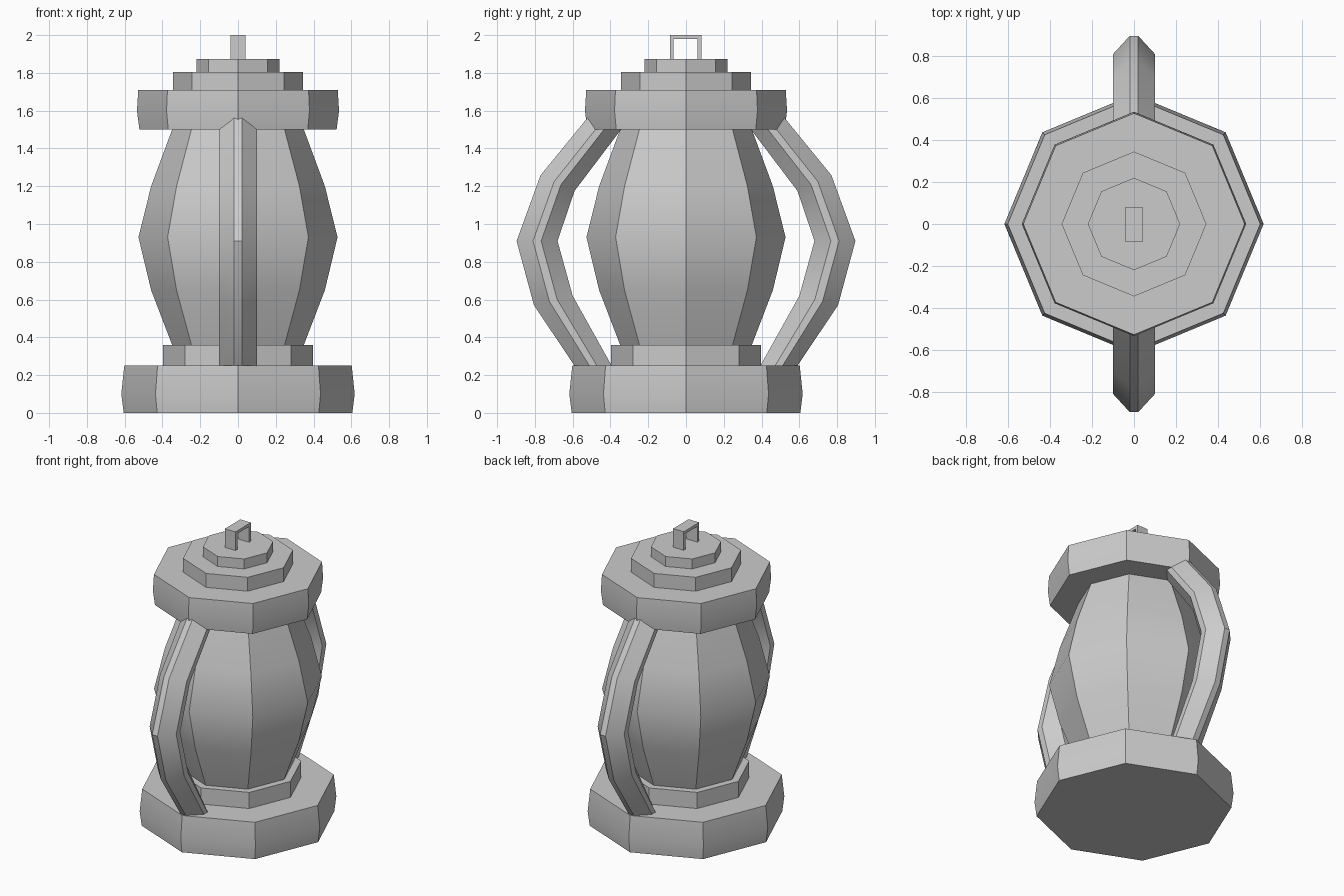
import bpy, bmesh, math

if "Cube" in bpy.data.objects:
    bpy.data.objects.remove(bpy.data.objects["Cube"])


def finish(name, bm):
    bmesh.ops.recalc_face_normals(bm, faces=bm.faces)
    me = bpy.data.meshes.new(name)
    bm.to_mesh(me)
    bm.free()
    ob = bpy.data.objects.new(name, me)
    bpy.context.collection.objects.link(ob)
    bpy.ops.object.select_all(action='DESELECT')
    ob.select_set(True)
    bpy.context.view_layer.objects.active = ob
    bpy.ops.object.shade_smooth_by_angle(angle=math.radians(30))
    return ob


def skin(name, rings):
    """Join closed rings of points into a capped solid."""
    bm = bmesh.new()
    vs = [[bm.verts.new(p) for p in ring] for ring in rings]
    n = len(vs[0])
    for a, b in zip(vs, vs[1:]):
        for i in range(n):
            j = (i + 1) % n
            bm.faces.new((a[i], a[j], b[j], b[i]))
    bm.faces.new(vs[0])
    bm.faces.new(vs[-1])
    return finish(name, bm)


def octagon(name, profile):
    """Eight-sided turned part from (radius, z) pairs."""
    skin(name, [[(r * math.cos(k * math.pi / 4), r * math.sin(k * math.pi / 4), z)
                 for k in range(8)] for r, z in profile])


# Stacked turned parts
octagon("base", [(0.605, 0), (0.618, 0.10), (0.602, 0.25)])
octagon("base_collar", [(0.397, 0.24), (0.397, 0.36)])
octagon("glass_body", [(0.345, 0.35), (0.46, 0.65), (0.527, 0.93), (0.46, 1.20), (0.345, 1.51)])
octagon("cap", [(0.522, 1.50), (0.535, 1.60), (0.528, 1.71)])
octagon("cap_middle_step", [(0.345, 1.70), (0.345, 1.805)])
octagon("cap_top_step", [(0.22, 1.80), (0.22, 1.873)])

# Side handles: outer and inner ridge paths (y, z), bevelled cross-section
outer = [(0.55, 0.19), (0.805, 0.57), (0.897, 0.91), (0.77, 1.258), (0.45, 1.65)]
inner = [(0.36, 0.19), (0.60, 0.62), (0.68, 0.91), (0.59, 1.175), (0.31, 1.545)]
section = [(-0.02, 1), (0.02, 1), (0.1, 0.6), (0.1, 0.4),
           (0.02, 0), (-0.02, 0), (-0.1, 0.4), (-0.1, 0.6)]
for name, s in (("back_handle", 1), ("front_handle", -1)):
    skin(name, [[(x, s * (i[0] + t * (o[0] - i[0])), i[1] + t * (o[1] - i[1]))
                 for x, t in section] for o, i in zip(outer, inner)])

# Hanging loop: flat U outline extruded across x
loop = [(-0.085, 1.865), (-0.085, 2.0), (0.082, 2.0), (0.082, 1.865),
        (0.062, 1.865), (0.062, 1.98), (-0.065, 1.98), (-0.065, 1.865)]
skin("hanging_loop", [[(x, y, z) for y, z in loop] for x in (-0.04, 0.04)])
